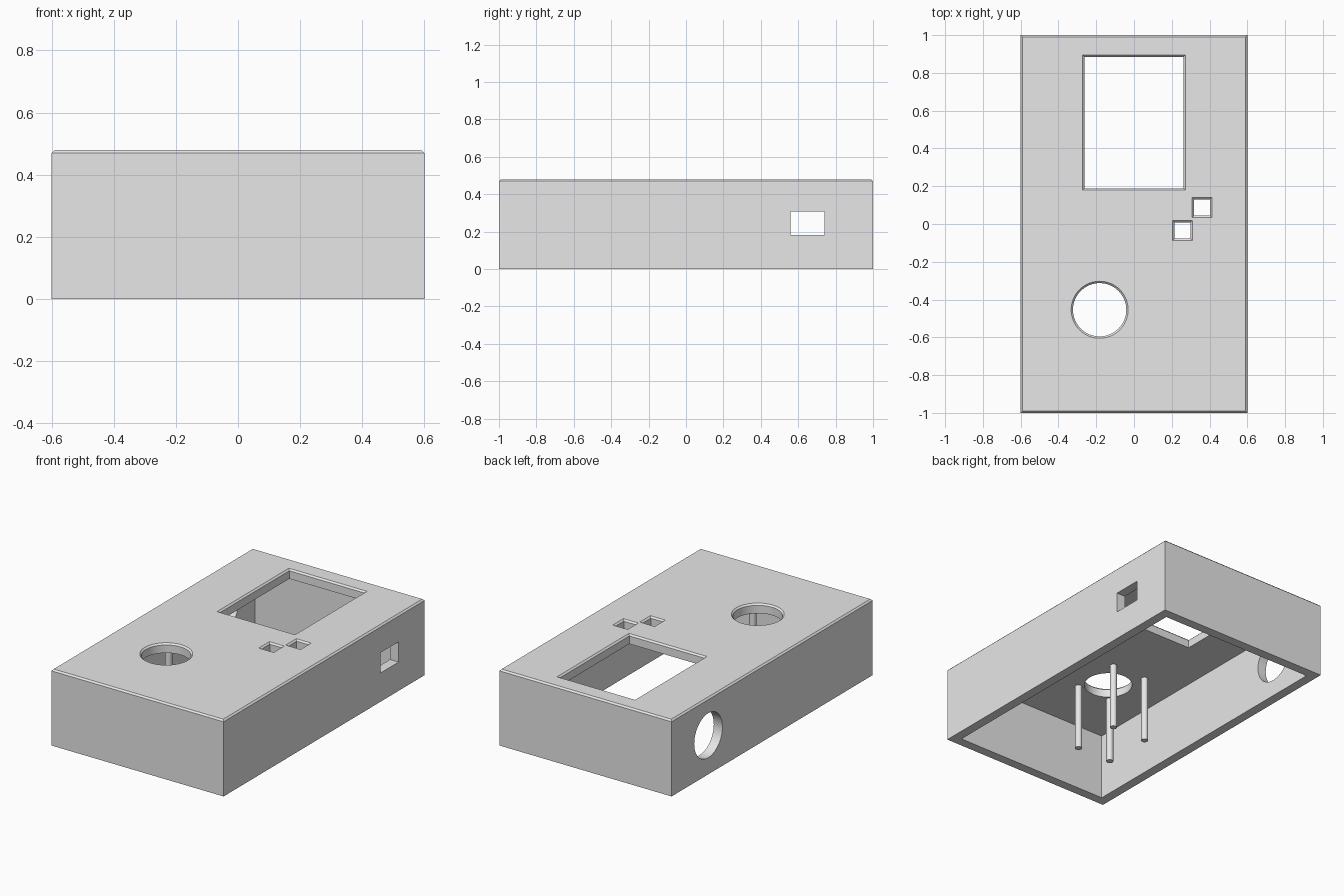
import bpy, bmesh, math

if "Cube" in bpy.data.objects:
    bpy.data.objects.remove(bpy.data.objects["Cube"])

W, L, H, T, C = 0.60, 1.0, 0.48, 0.06, 0.01   # half width, half length, height, wall, chamfer

grey = bpy.data.materials.new("light_grey")
grey.diffuse_color = (0.8, 0.8, 0.8, 1)
grey.use_nodes = True
grey.node_tree.nodes["Principled BSDF"].inputs["Base Color"].default_value = grey.diffuse_color


def rect(cx, cy, hx, hy):
    """Function giving a rectangle outline grown by g."""
    return lambda g: [(cx + sx * (hx + g), cy + sy * (hy + g))
                      for sx, sy in ((-1, -1), (1, -1), (1, 1), (-1, 1))]


def circle(cx, cy, r, n=64):
    """Function giving a circular outline grown by g."""
    return lambda g: [(cx + (r + g) * math.cos(2 * math.pi * i / n),
                       cy + (r + g) * math.sin(2 * math.pi * i / n)) for i in range(n)]


def loft(name, outline, levels, along_x=False):
    """Closed solid from an outline at (height, growth) levels, along z or x."""
    bm = bmesh.new()
    rings = []
    for h, g in levels:
        rings.append([bm.verts.new((h, a, b) if along_x else (a, b, h))
                      for a, b in outline(g)])
    n = len(rings[0])
    for lo, hi in zip(rings, rings[1:]):
        for i in range(n):
            j = (i + 1) % n
            bm.faces.new((lo[i], lo[j], hi[j], hi[i]))
    bm.faces.new(rings[0][::-1])
    bm.faces.new(rings[-1])
    bmesh.ops.recalc_face_normals(bm, faces=bm.faces)
    me = bpy.data.meshes.new(name)
    bm.to_mesh(me)
    bm.free()
    me.materials.append(grey)
    ob = bpy.data.objects.new(name, me)
    bpy.context.collection.objects.link(ob)
    return ob


def smooth(ob):
    bpy.ops.object.select_all(action='DESELECT')
    ob.select_set(True)
    bpy.context.view_layer.objects.active = ob
    bpy.ops.object.shade_smooth_by_angle(angle=math.radians(30))


# Case shell with chamfered top rim
case = loft("case", rect(0, 0, W, L), [(0, 0), (H - C, 0), (H, -C)])

# Hollow, open underneath
cutters = [loft("cavity_cutter", rect(0, 0, W - T, L - T), [(-0.1, 0), (H - T, 0)])]

# Openings in the top, each flared by the chamfer
flare = [(H - T - 0.05, 0), (H - C, 0), (H + C, 2 * C)]
for name, outline in (
        ("screen_cutter", rect(0, 0.537, 0.262, 0.348)),
        ("upper_button_cutter", rect(0.36, 0.087, 0.042, 0.043)),
        ("lower_button_cutter", rect(0.257, -0.034, 0.042, 0.043)),
        ("knob_cutter", circle(-0.182, -0.454, 0.141))):
    cutters.append(loft(name, outline, flare))

# Side openings: port on the right, round hole on the left
cutters.append(loft("port_cutter", rect(0.65, 0.245, 0.091, 0.064),
                    [(W - 0.15, 0), (W + 0.1, 0)], True))
cutters.append(loft("round_hole_cutter", circle(0.635, 0.245, 0.14),
                    [(-W - 0.1, 0), (-W + 0.15, 0)], True))

for cut in cutters:
    cut.hide_render = True
    mod = case.modifiers.new(cut.name, 'BOOLEAN')
    mod.operation = 'DIFFERENCE'
    mod.solver = 'EXACT'
    mod.object = cut

# Bake the cuts, then drop the cutters
dg = bpy.context.evaluated_depsgraph_get()
baked = bpy.data.meshes.new_from_object(case.evaluated_get(dg))
case.modifiers.clear()
case.data = baked
for cut in cutters:
    bpy.data.objects.remove(cut)
smooth(case)

# Four mounting pins under the round top opening
for sx in (-1, 1):
    for sy in (-1, 1):
        pin = loft("mounting_pin", circle(-0.18 + sx * 0.12, -0.42 + sy * 0.16, 0.021, 32),
                   [(0, 0), (H - T + 0.01, 0)])
        smooth(pin)
